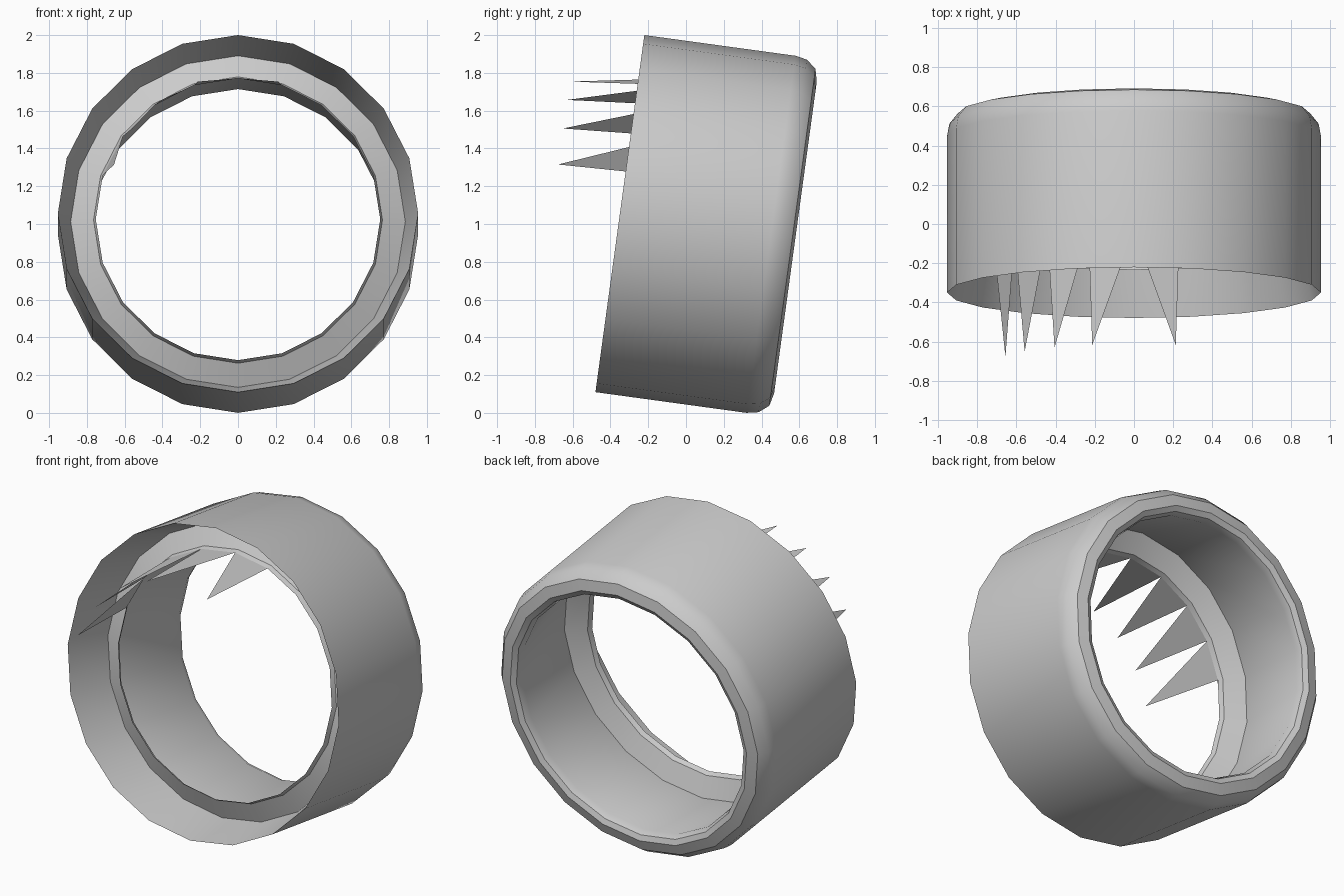
import bpy, bmesh, math
from mathutils import Vector

if "Cube" in bpy.data.objects:
    bpy.data.objects.remove(bpy.data.objects["Cube"], do_unlink=True)

SIDES = 20
STEP = 2 * math.pi / SIDES
TILT = math.radians(7.8)
CENTRE = Vector((0, -0.35, 1.055))            # middle of the front opening
AXIS = Vector((0, math.cos(TILT), -math.sin(TILT)))
UP = Vector((0, math.sin(TILT), math.cos(TILT)))

grey = bpy.data.materials.new("plain_grey")
grey.use_nodes = True
colour = (0.6, 0.6, 0.6, 1)
grey.diffuse_color = colour
grey.node_tree.nodes["Principled BSDF"].inputs["Base Color"].default_value = colour


def place(radius, depth, step):
    """Point on the tilted ring: step counts sides from the top."""
    a = step * STEP
    return CENTRE + AXIS * depth + Vector((math.sin(a), 0, 0)) * radius + UP * (math.cos(a) * radius)


def finish(name, bm):
    mesh = bpy.data.meshes.new(name)
    bm.to_mesh(mesh)
    bm.free()
    mesh.materials.append(grey)
    obj = bpy.data.objects.new(name, mesh)
    bpy.context.collection.objects.link(obj)
    return obj


def lathe(name, profile, closed):
    """Sweep a (radius, depth) profile around the tilted axis."""
    bm = bmesh.new()
    rings = [[bm.verts.new(place(r, d, i)) for i in range(SIDES)] for r, d in profile]
    pairs = list(zip(rings, rings[1:]))
    if closed:
        pairs.append((rings[-1], rings[0]))
    for a, b in pairs:
        for i in range(SIDES):
            j = (i + 1) % SIDES
            bm.faces.new((a[i], a[j], b[j], b[i]))
    if closed:
        bmesh.ops.recalc_face_normals(bm, faces=bm.faces)
    obj = finish(name, bm)
    bpy.ops.object.select_all(action="DESELECT")
    obj.select_set(True)
    bpy.context.view_layer.objects.active = obj
    bpy.ops.object.shade_smooth_by_angle(angle=math.radians(30))
    return obj


# Outer shell: front funnel, outer wall, rounded back lip, inner wall
lathe("ring_shell", [(0.886, 0.31), (0.954, 0), (0.954, 0.807), (0.942, 0.87),
                     (0.9, 0.922), (0.832, 0.938), (0.8, 0.922), (0.786, 0.88)], True)

# Thin flange inside the ring, with a small turned-up edge
lathe("inner_flange", [(0.753, 0.22), (0.765, 0.25), (0.886, 0.31)], False)

# Flat spikes rising from the flange edge: (inner side, outer side) of each base
for n, (near, far) in enumerate([(0, 1), (0, -1), (-1, -2), (-2, -3), (-3, -4)], 1):
    bm = bmesh.new()
    corners = [place(0.753, 0.22, near), place(0.753, 0.22, far), place(0.69, -0.36, far)]
    if far > 0:
        corners.reverse()
    bm.faces.new([bm.verts.new(c) for c in corners])
    finish(f"spike_{n}", bm)
